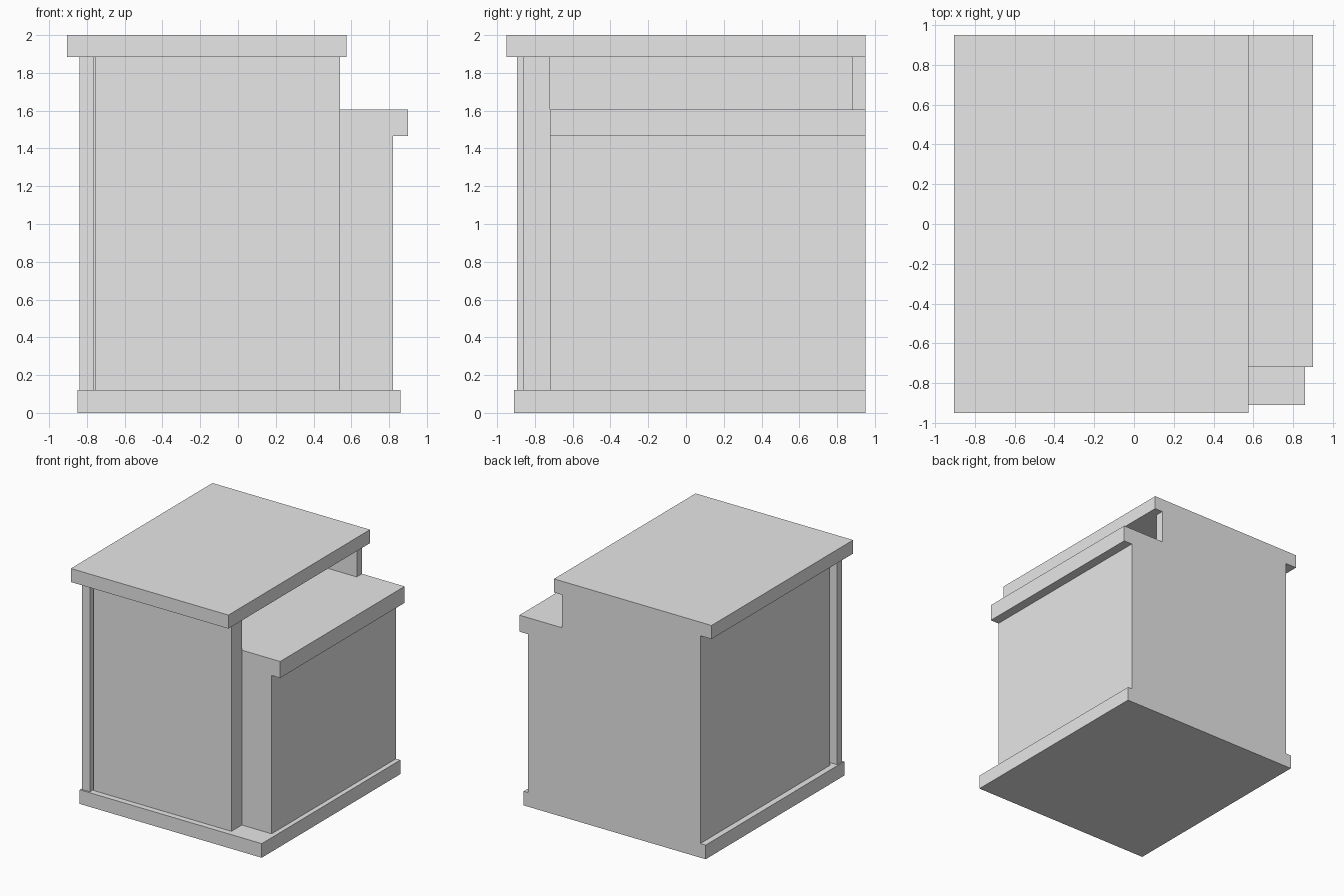
import bpy

cube = bpy.data.objects.get("Cube")
if cube:
    bpy.data.objects.remove(cube, do_unlink=True)

grey = bpy.data.materials.new("plain_grey")
grey.use_nodes = True
colour = (0.8, 0.8, 0.8, 1)
grey.diffuse_color = colour
grey.node_tree.nodes["Principled BSDF"].inputs["Base Color"].default_value = colour


def box(name, x, y, z):
    """Flat-sided box given by its (low, high) range on each axis."""
    bpy.ops.mesh.primitive_cube_add(size=1, location=[sum(r) / 2 for r in (x, y, z)])
    obj = bpy.context.object
    obj.name = name
    obj.scale = [r[1] - r[0] for r in (x, y, z)]
    bpy.ops.object.transform_apply(location=False, rotation=False, scale=True)
    obj.data.materials.append(grey)
    return obj


BACK = 0.95
BASE_TOP, SHELF_LOW, SHELF_TOP, ROOF_LOW = 0.12, 1.465, 1.605, 1.885
BODY_FRONT = -0.72
LEFT_OUT, LEFT_IN = -0.80, -0.755

# Plinth and overhanging top slab
box("base", (-0.85, 0.86), (-0.91, BACK), (0, BASE_TOP))
box("top_slab", (-0.905, 0.575), (-0.95, BACK), (ROOF_LOW, 2))

# Lower body and the ledge covering it, open above the ledge
box("lower_body", (LEFT_IN, 0.82), (BODY_FRONT, BACK), (BASE_TOP, SHELF_LOW))
box("side_ledge", (LEFT_IN, 0.90), (BODY_FRONT, BACK), (SHELF_LOW, SHELF_TOP))

# Walls rising to the top slab
box("side_wall", (LEFT_OUT, LEFT_IN), (-0.79, BACK), (BASE_TOP, ROOF_LOW))
box("back_panel", (LEFT_IN, 0.50), (0.88, BACK), (SHELF_TOP, ROOF_LOW))
box("front_panel", (LEFT_IN, 0.54), (-0.86, BODY_FRONT), (BASE_TOP, ROOF_LOW))

# Narrow post beside the front panel
box("corner_post", (-0.84, -0.765), (-0.895, -0.83), (BASE_TOP, ROOF_LOW))
